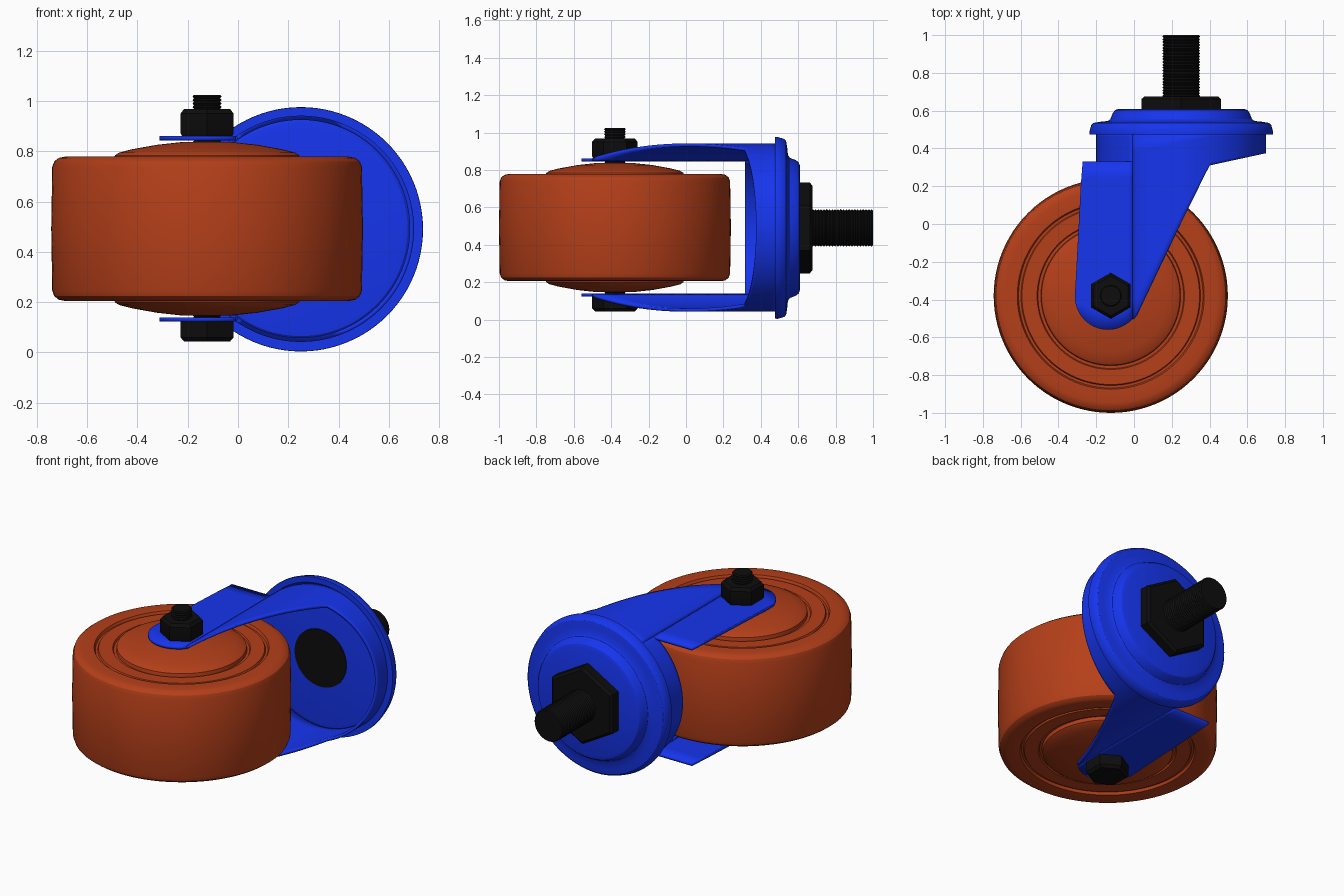
import bpy, bmesh, math
from math import sin, cos, sqrt, radians, pi

if "Cube" in bpy.data.objects:
    bpy.data.objects.remove(bpy.data.objects["Cube"])


def material(name, rgb):
    m = bpy.data.materials.new(name)
    m.diffuse_color = (*rgb, 1)
    m.use_nodes = True
    m.node_tree.nodes["Principled BSDF"].inputs["Base Color"].default_value = m.diffuse_color
    return m


ORANGE = material("orange_rubber", (0.46, 0.05, 0.01))
BLUE = material("blue_steel", (0.008, 0.035, 0.85))
BLACK = material("black_steel", (0.004, 0.004, 0.004))

AXLE = (-0.123, -0.38, 0.0)      # wheel axis, along z
STEM = (0.25, 0.0, 0.49)         # swivel axis, along y
MID = 0.492                      # height of the wheel's middle plane


def finish(name, bm, mat, loc, rot=(0, 0, 0), angle=32):
    me = bpy.data.meshes.new(name)
    bm.to_mesh(me)
    bm.free()
    ob = bpy.data.objects.new(name, me)
    bpy.context.collection.objects.link(ob)
    me.materials.append(mat)
    ob.location, ob.rotation_euler = loc, rot
    bpy.ops.object.select_all(action='DESELECT')
    ob.select_set(True)
    bpy.context.view_layer.objects.active = ob
    bpy.ops.object.shade_smooth_by_angle(angle=radians(angle))
    return ob


def lathe(name, profile, mat, loc, segs=64, along_y=False):
    """Revolve (radius, height) points around local z."""
    bm = bmesh.new()
    rings = []
    for r, h in profile:
        if r == 0:
            rings.append([bm.verts.new((0, 0, h))] * segs)
        else:
            a = [pi / 2 + 2 * pi * i / segs for i in range(segs)]
            rings.append([bm.verts.new((r * cos(t), r * sin(t), h)) for t in a])
    for lo, hi in zip(rings, rings[1:]):
        for i in range(segs):
            j = (i + 1) % segs
            quad = list(dict.fromkeys((lo[i], lo[j], hi[j], hi[i])))
            bm.faces.new(quad)
    bmesh.ops.recalc_face_normals(bm, faces=bm.faces)
    return finish(name, bm, mat, loc, (-pi / 2, 0, 0) if along_y else (0, 0, 0))


def thread(r, start, end, pitch, depth):
    """Zigzag profile of a threaded rod with a chamfered tip."""
    n = int((end - start) / pitch)
    p = (end - start) / n
    pts = [(0, start)]
    for i in range(n):
        pts += [(r - depth, start + i * p), (r, start + (i + 0.5) * p)]
    return pts + [(r - depth, end), (0, end)]


# wheel with domed hub and grooved side faces
half = [(0, .347), (.1, .345), (.2, .334), (.3, .316), (.35, .303), (.367, .292),
        (.37, .27), (.385, .27), (.39, .28), (.47, .28), (.475, .27), (.488, .27),
        (.495, .286), (.565, .287), (.59, .282), (.608, .268), (.616, .245), (.62, 0)]
wheel = half + [(r, -h) for r, h in half[-2::-1]]
lathe("wheel", wheel, ORANGE, (AXLE[0], AXLE[1], MID), segs=96)

# axle bolt: rod, nut on top, head below
lathe("axle_rod", thread(.058, .10, 1.025, .014, .006), BLACK, AXLE, segs=32)
lathe("axle_nut", [(0, .862), (.116, .862), (.122, .872), (.122, .95), (.106, .968), (0, .968)],
      BLACK, AXLE, segs=6)
lathe("axle_head", [(0, .126), (.122, .126), (.122, .06), (.106, .044), (0, .044)],
      BLACK, AXLE, segs=6)

# swivel cap with flange and raised crown
lathe("swivel_cap", [(0, .46), (.40, .46), (.425, .464), (.437, .475), (.485, .475),
                     (.486, .49), (.476, .525), (.465, .535), (.43, .541), (.39, .545),
                     (.375, .555), (.362, .588), (.35, .603), (.33, .61), (0, .61)],
      BLUE, STEM, segs=96, along_y=True)

# swivel stem: inner rivet, hexagon collar, threaded rod
lathe("stem_rivet", [(0, .47), (.178, .47), (.178, .455), (0, .455)], BLACK, STEM, 48, True)
lathe("stem_collar", [(0, .605), (.243, .605), (.243, .662), (.225, .676), (0, .676)],
      BLACK, STEM, 6, True)
lathe("stem_rod", thread(.1, .67, 1.0, .0145, .007), BLACK, STEM, 40, True)

# fork: sheet strips following a cylinder, with flat tabs at the axle
R, CX = 0.45, STEM[0]
TAB_Z = 0.861 - MID
SPLIT = pi - math.asin(TAB_Z / R)            # where the tab meets the cylinder
X_SPLIT = CX + R * cos(SPLIT)


def low_edge(x):
    if x < 0.017:
        return -.385 - sqrt(max(0, .175 ** 2 - (x + .138) ** 2))
    if x < 0.4:
        return -.463 + (x - .017) / .383 * .773
    return .31 + (x - .4) / .3 * .065


def high_edge(x):
    return .33 if x > -.275 else -.385 + (x + .313) / .038 * .715


def strip(bm, columns, rows=10):
    """Sheet from columns of (x, z, y_low, y_high)."""
    grid = [[bm.verts.new((x, lo + (hi - lo) * k / rows, z)) for k in range(rows + 1)]
            for x, z, lo, hi in columns]
    for a, b in zip(grid, grid[1:]):
        for k in range(rows):
            bm.faces.new((a[k], b[k], b[k + 1], a[k + 1]))


def arc(t0, t1, n):
    return [(CX + R * cos(t0 + (t1 - t0) * i / n), R * sin(t0 + (t1 - t0) * i / n))
            for i in range(n + 1)]


bm = bmesh.new()
tab_x = [-.313 + (X_SPLIT + .313) * (1 - cos(pi / 2 * i / 24)) for i in range(25)]
strip(bm, [(x, TAB_Z, low_edge(x), high_edge(x)) for x in tab_x])
strip(bm, [(x, z, low_edge(x), .48) for x, z in arc(SPLIT, 0, 48)])
strip(bm, [(x, z, .315, .48) for x, z in arc(pi, SPLIT, 20)])
bmesh.ops.remove_doubles(bm, verts=[v for v in bm.verts if v.co.x < -.312], dist=1e-5)
fork = finish("fork", bm, BLUE, (0, 0, MID))
mirror = fork.modifiers.new("mirror", 'MIRROR')
mirror.use_axis = (False, False, True)
solid = fork.modifiers.new("sheet", 'SOLIDIFY')
solid.thickness, solid.offset = 0.017, -1
# keep the shading step last
for m in [m for m in fork.modifiers if m.type == 'NODES']:
    fork.modifiers.move(fork.modifiers.find(m.name), len(fork.modifiers) - 1)
